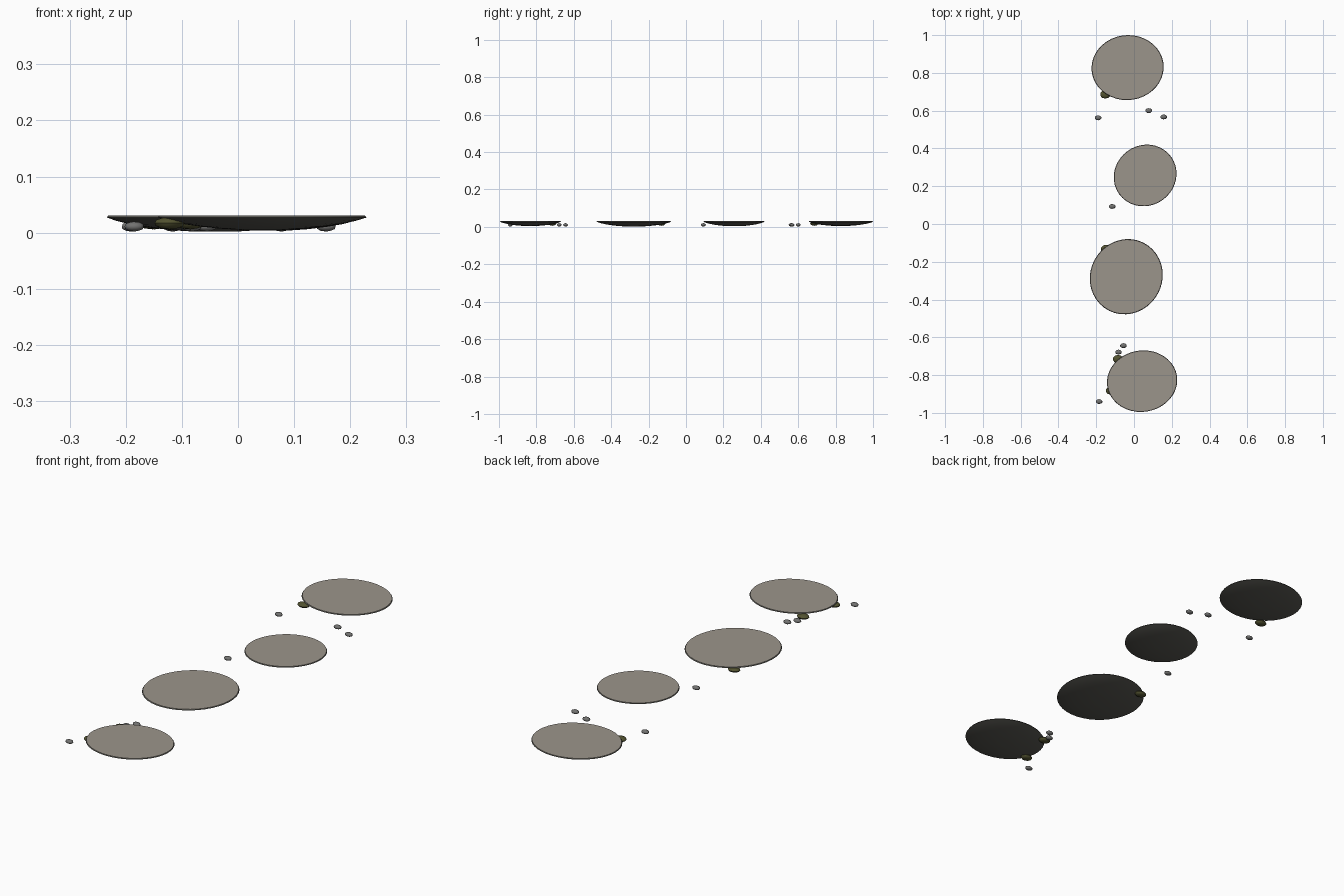
import bpy, bmesh, math

if "Cube" in bpy.data.objects:
    bpy.data.objects.remove(bpy.data.objects["Cube"])

def mat(name, c):
    m = bpy.data.materials.new(name)
    m.diffuse_color = (*c, 1)
    m.use_nodes = True
    m.node_tree.nodes["Principled BSDF"].inputs["Base Color"].default_value = m.diffuse_color
    return m

TOP = mat("worn_stone_top", (0.33, 0.30, 0.26))
BODY = mat("dark_stone", (0.10, 0.098, 0.085))
PEBBLE = mat("pebble_grey", (0.17, 0.17, 0.165))
MOSS = mat("moss_green", (0.085, 0.085, 0.03))

def finish(bm, name, mats, smooth=True):
    me = bpy.data.meshes.new(name)
    bmesh.ops.recalc_face_normals(bm, faces=bm.faces[:])
    bm.to_mesh(me)
    bm.free()
    for m in mats:
        me.materials.append(m)
    ob = bpy.data.objects.new(name, me)
    bpy.context.collection.objects.link(ob)
    if smooth:
        bpy.ops.object.select_all(action='DESELECT')
        ob.select_set(True)
        bpy.context.view_layer.objects.active = ob
        bpy.ops.object.shade_smooth_by_angle(angle=math.radians(35))
    return ob

# Shallow bowl-shaped stone with a flat pale top
def stone(name, x, y, rx, ry, tilt, low):
    bm = bmesh.new()
    n, rim_z, top_z = 40, 0.027, 0.031
    prof = [(0.2, 0.0), (0.4, 0.1), (0.6, 0.28), (0.76, 0.48), (0.9, 0.74), (1.0, 1.0)]
    levels = [(t, low + (rim_z - low) * h) for t, h in prof] + [(0.985, top_z)]
    rings = []
    for t, z in levels:
        ring = []
        for i in range(n):
            a = 2 * math.pi * i / n
            # slight diagonal stretch makes the outline uneven
            k = t * (1 + tilt * math.sin(2 * a))
            ring.append(bm.verts.new((x + rx * k * math.cos(a), y + ry * k * math.sin(a), z)))
        rings.append(ring)
    for r0, r1 in zip(rings, rings[1:]):
        for i in range(n):
            j = (i + 1) % n
            bm.faces.new((r0[i], r0[j], r1[j], r1[i]))
    bm.faces.new(rings[0][::-1])
    bm.faces.new(rings[-1]).material_index = 1
    return finish(bm, name, [BODY, TOP])

stone("stone_back", -0.034, 0.828, 0.191, 0.172, 0.01, 0.005)
stone("stone_mid_back", 0.059, 0.257, 0.166, 0.163, 0.03, 0.004)
stone("stone_mid_front", -0.041, -0.279, 0.193, 0.199, 0.025, 0.002)
stone("stone_front", 0.043, -0.832, 0.186, 0.163, 0.02, 0.005)

# Flattened blobs for pebbles and moss
def blob(name, x, y, z, rx, ry, rz, m):
    bm = bmesh.new()
    bmesh.ops.create_icosphere(bm, subdivisions=2, radius=1)
    for v in bm.verts:
        v.co = (x + v.co.x * rx, y + v.co.y * ry, z + v.co.z * rz)
    finish(bm, name, [m])

for i, (x, y) in enumerate([(-0.19, 0.562), (0.078, 0.6), (0.157, 0.567), (-0.116, 0.093),
                            (-0.056, -0.644), (-0.082, -0.678), (-0.185, -0.94)]):
    blob(f"pebble_{i + 1}", x, y, 0.011, 0.018, 0.013, 0.009, PEBBLE)

for i, (x, y) in enumerate([(-0.152, 0.686), (-0.148, -0.132), (-0.085, -0.715), (-0.122, -0.882)]):
    blob(f"moss_{i + 1}", x, y, 0.017, 0.028, 0.022, 0.011, MOSS)
